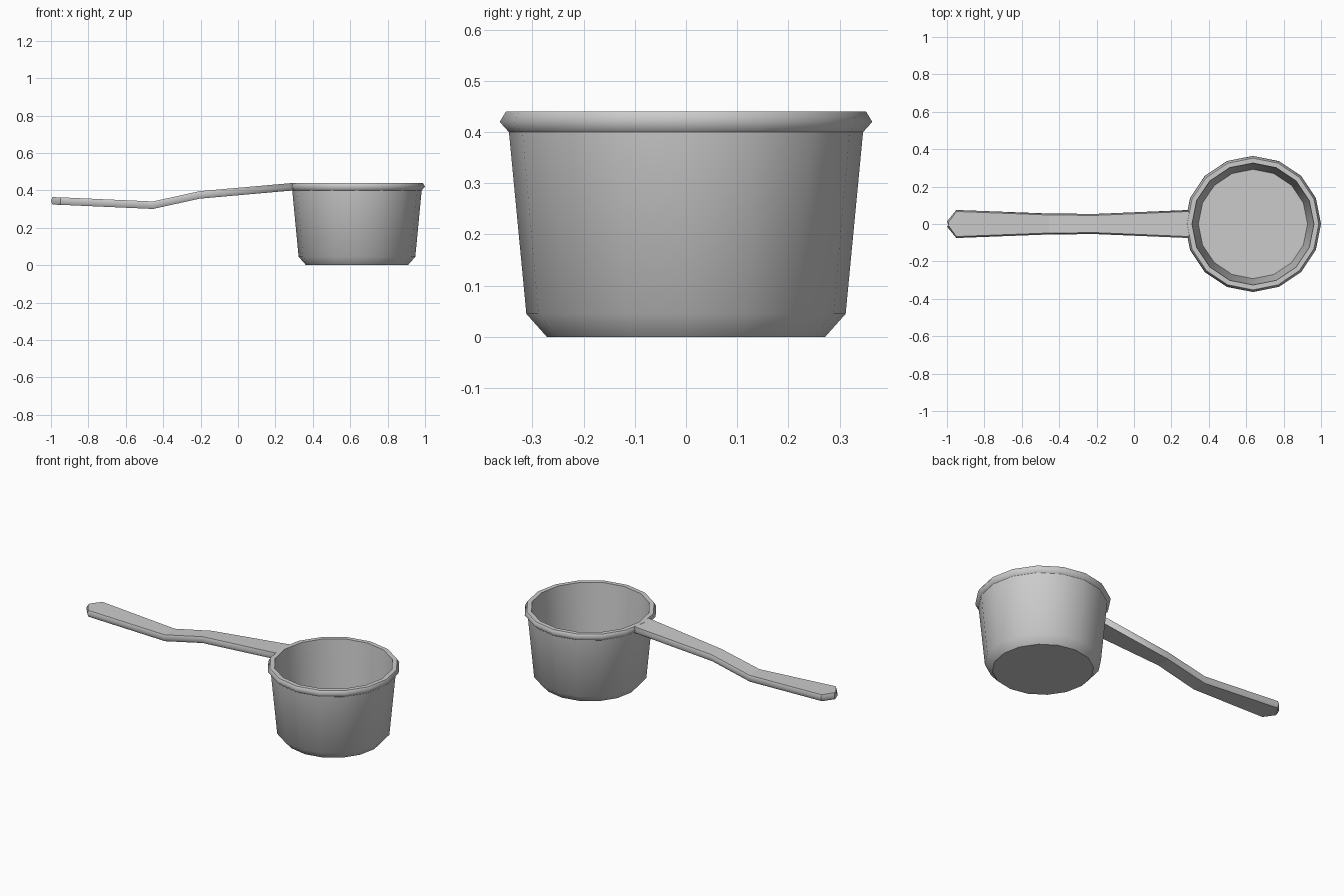
import bpy, bmesh
from math import cos, sin, pi

cube = bpy.data.objects.get("Cube")
if cube:
    bpy.data.objects.remove(cube, do_unlink=True)

grey = bpy.data.materials.new("light grey")
grey.use_nodes = True
colour = (0.6, 0.6, 0.6, 1)
grey.diffuse_color = colour
grey.node_tree.nodes["Principled BSDF"].inputs["Base Color"].default_value = colour


def loft(name, rings, is_sharp):
    """Skin a list of closed rings, cap both ends, smooth all but the sharp edges."""
    bm = bmesh.new()
    loops = [[bm.verts.new(p) for p in ring] for ring in rings]
    n = len(rings[0])
    for a, b in zip(loops, loops[1:]):
        for i in range(n):
            j = (i + 1) % n
            bm.faces.new((a[i], a[j], b[j], b[i]))
    bm.faces.new(loops[0])
    bm.faces.new(loops[-1])
    bm.verts.index_update()
    bmesh.ops.recalc_face_normals(bm, faces=bm.faces)
    for f in bm.faces:
        f.smooth = True
    for e in bm.edges:
        a, b = (divmod(v.index, n) for v in e.verts)
        e.smooth = not is_sharp(a, b)
    mesh = bpy.data.meshes.new(name)
    bm.to_mesh(mesh)
    bm.free()
    mesh.materials.append(grey)
    obj = bpy.data.objects.new(name, mesh)
    bpy.context.collection.objects.link(obj)
    return obj


# Cup: one profile for outside, rolled rim and inside, turned on 16 sides
SIDES, CENTRE_X = 16, 0.636
profile = [(0.272, 0), (0.312, 0.045), (0.346, 0.40), (0.364, 0.42),
           (0.352, 0.44), (0.326, 0.44), (0.292, 0.045)]
cup_rings = [[(CENTRE_X + r * cos(2 * pi * i / SIDES), r * sin(2 * pi * i / SIDES), z)
              for i in range(SIDES)] for r, z in profile]
creased = {0, 2, 4, 5, 6}
loft("cup", cup_rings, lambda a, b: a[0] == b[0] and a[0] in creased)

# Handle: six-sided section (x, half width, top height), bent twice, pointed at the end
stations = [(-1.0, 0.014, 0.364), (-0.95, 0.075, 0.363), (-0.455, 0.056, 0.341),
            (-0.205, 0.054, 0.396), (0.295, 0.075, 0.44)]
handle_rings = []
for k, (x, w, z) in enumerate(stations):
    lean = 0.008 if k == 0 else 0
    top, low = max(w - 0.008, 0.008), max(w - 0.012, 0.006)
    handle_rings.append([
        (x + lean, top, z), (x, w, z - 0.02), (x + lean, low, z - 0.04),
        (x + lean, -low, z - 0.04), (x, -w, z - 0.02), (x + lean, -top, z)])
# Edges along the flat top and underside stay crisp; the rounded flanks are smooth
loft("handle", handle_rings,
     lambda a, b: (a[1] == b[1] and a[1] not in (1, 4))
     or (a[0] == b[0] and (a[0] in (0, 1) or {a[1], b[1]} in ({0, 5}, {2, 3}))))
